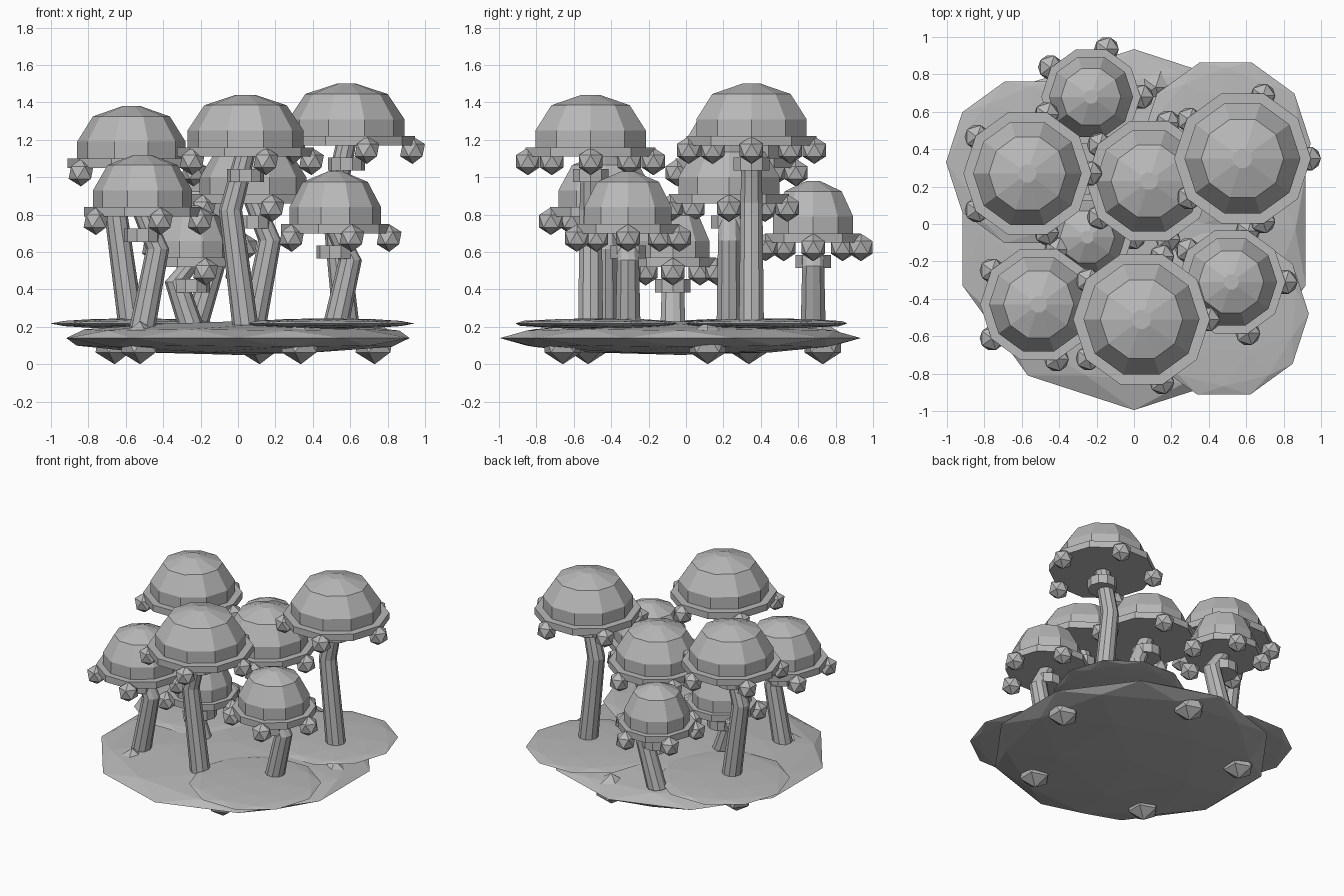
import bpy, bmesh
from math import cos, sin, radians, pi
from mathutils import Vector

if "Cube" in bpy.data.objects:
    bpy.data.objects.remove(bpy.data.objects["Cube"])

grey = bpy.data.materials.new("plain_grey")
grey.use_nodes = True
COLOUR = (0.48, 0.48, 0.48, 1)
grey.diffuse_color = COLOUR
grey.node_tree.nodes["Principled BSDF"].inputs["Base Color"].default_value = COLOUR


def add_object(name, bm, location):
    bmesh.ops.recalc_face_normals(bm, faces=bm.faces)
    mesh = bpy.data.meshes.new(name)
    bm.to_mesh(mesh)
    bm.free()
    mesh.materials.append(grey)
    obj = bpy.data.objects.new(name, mesh)
    obj.location = location
    bpy.context.collection.objects.link(obj)
    return obj


def rounded_blob(name, location, radius, height, detail, turn=0):
    """Flattened faceted ball."""
    bm = bmesh.new()
    bmesh.ops.create_icosphere(bm, subdivisions=detail, radius=1)
    bmesh.ops.scale(bm, vec=(radius, radius, height), verts=bm.verts)
    obj = add_object(name, bm, location)
    obj.rotation_euler.z = radians(turn)
    return obj


def stacked_rings(name, location, rings, sides=10):
    """Skin rings given as (centre x, radius, z), closing both ends."""
    bm = bmesh.new()
    loops = []
    for cx, r, z in rings:
        loops.append([bm.verts.new((cx + r * cos(2 * pi * i / sides),
                                    r * sin(2 * pi * i / sides), z))
                      for i in range(sides)])
    for low, high in zip(loops, loops[1:]):
        for i in range(sides):
            j = (i + 1) % sides
            bm.faces.new((low[i], low[j], high[j], high[i]))
    bm.faces.new(loops[0][::-1])
    bm.faces.new(loops[-1])
    return add_object(name, bm, location)


def mushroom(label, x, y, cap_r, base, bend):
    # Cap with flat underside, protruding brim, straight wall and faceted dome
    brim = cap_r * 1.18
    stacked_rings(label + "_cap", (x, y, base),
                  [(0, brim, -0.05), (0, brim, 0), (0, cap_r, 0),
                   (0, cap_r, 0.09), (0, cap_r * 0.71, 0.225),
                   (0, cap_r * 0.17, 0.28)])
    # Crooked stem and collar
    ground = 0.2
    knee = ground + (base - ground) * 0.65
    stacked_rings(label + "_stem", (x, y, 0),
                  [(0, 0.07, ground), (bend, 0.062, knee),
                   (0, 0.054, base - 0.03)])
    stacked_rings(label + "_collar", (x, y, base - 0.15),
                  [(0, 0.1, -0.035), (0, 0.1, 0.035)])
    # Five beads hanging under the brim
    for k in range(5):
        a = radians(72 * k)
        r = cap_r + 0.043
        rounded_blob(f"{label}_bead_{k + 1}",
                     (x + r * cos(a), y + r * sin(a), base - 0.075),
                     0.074, 0.074, 1)


# Ground: wide body, three overlapping thin lobes and five feet
rounded_blob("ground_body", (0, -0.03, 0.14), 0.965, 0.09, 2)
lobes = [("front_left_lobe", 0.48, -0.48), ("back_left_lobe", 0.49, 0.43),
         ("right_lobe", -0.55, 0.33)]
for name, x, y in lobes:
    rounded_blob(name, (x, y, 0.218), 0.455, 0.028, 2, 90)
for k in range(5):
    a = radians(9 + 72 * k)
    rounded_blob(f"foot_{k + 1}", (0.74 * cos(a), 0.74 * sin(a), 0.115),
                 0.115, 0.115, 1)

# Mushrooms: x, y, cap radius, cap base height, stem bend
mushrooms = [
    ("right_back_mushroom", -0.57, 0.27, 0.29, 1.10, -0.08),
    ("left_back_mushroom", 0.58, 0.35, 0.31, 1.22, -0.07),
    ("middle_mushroom", 0.08, 0.23, 0.285, 0.91, 0.09),
    ("front_mushroom", 0.04, -0.51, 0.31, 1.16, -0.08),
    ("right_front_mushroom", -0.51, -0.43, 0.265, 0.84, 0.08),
    ("left_front_mushroom", 0.52, -0.31, 0.245, 0.75, 0.08),
    ("back_mushroom", -0.23, 0.68, 0.225, 0.70, 0.10),
    ("small_mushroom", -0.25, -0.07, 0.205, 0.57, -0.08),
]
for spec in mushrooms:
    mushroom(*spec)
